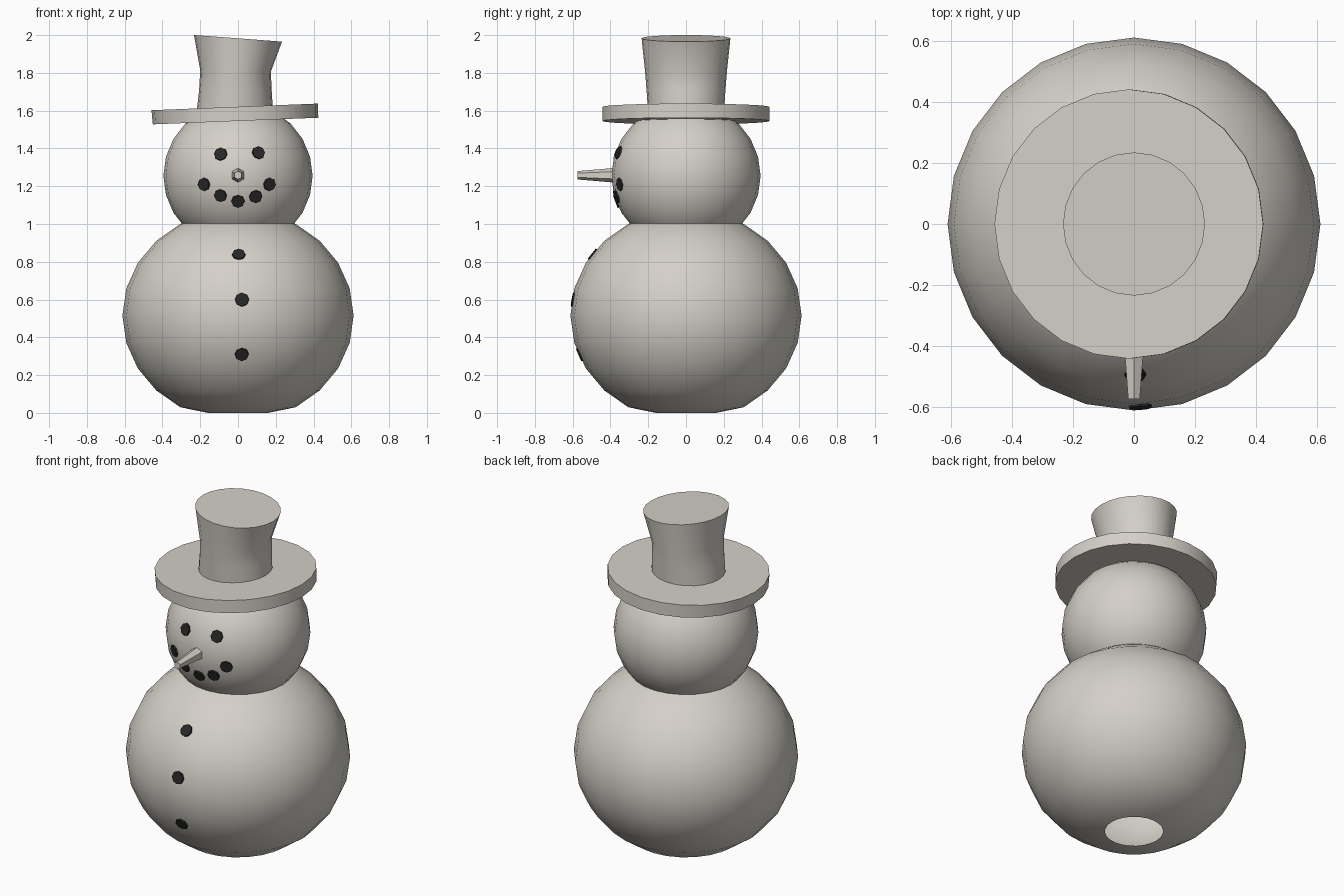
import bpy, bmesh, math
from mathutils import Vector, Matrix
from mathutils.bvhtree import BVHTree

if "Cube" in bpy.data.objects:
    bpy.data.objects.remove(bpy.data.objects["Cube"])


def material(name, rgb):
    m = bpy.data.materials.new(name)
    m.diffuse_color = (*rgb, 1)
    m.use_nodes = True
    m.node_tree.nodes["Principled BSDF"].inputs["Base Color"].default_value = m.diffuse_color
    return m


SNOW = material("warm_light_grey", (0.66, 0.63, 0.58))
COAL = material("coal_black", (0.02, 0.02, 0.02))


def finish(bm, name, mat, angle=None):
    me = bpy.data.meshes.new(name)
    bm.to_mesh(me)
    bm.free()
    me.materials.append(mat)
    ob = bpy.data.objects.new(name, me)
    bpy.context.collection.objects.link(ob)
    if angle:
        bpy.ops.object.select_all(action='DESELECT')
        ob.select_set(True)
        bpy.context.view_layer.objects.active = ob
        bpy.ops.object.shade_smooth_by_angle(angle=math.radians(angle))
    return ob


def ball(radius, height, z):
    bm = bmesh.new()
    bmesh.ops.create_uvsphere(
        bm, u_segments=24, v_segments=12, radius=1,
        matrix=Matrix.Translation((0, 0, z)) @ Matrix.Diagonal((radius, radius, height, 1)))
    return bm


def loft(name, rings, n=24):
    """Closed solid through tilted rings: (centre x, z, x radius, y radius, slope)."""
    bm = bmesh.new()
    loops = []
    for cx, z, rx, ry, slope in rings:
        loop = []
        for i in range(n):
            a = 2 * math.pi * i / n
            x = rx * math.cos(a)
            loop.append(bm.verts.new((cx + x, ry * math.sin(a), z + x * slope)))
        loops.append(loop)
    for lo, hi in zip(loops, loops[1:]):
        for i in range(n):
            j = (i + 1) % n
            bm.faces.new((lo[i], lo[j], hi[j], hi[i]))
    bm.faces.new(loops[0][::-1])
    bm.faces.new(loops[-1])
    return finish(bm, name, SNOW, 35)


def coals(name, tree, centre, height_ratio, spots):
    """Thin eight-sided discs set on the front of a ball."""
    for k, (x, z, r) in enumerate(spots):
        hit = tree.ray_cast(Vector((x, -2, z)), Vector((0, 1, 0)))[0]
        nrm = hit - Vector((0, 0, centre))
        nrm.z /= height_ratio ** 2
        nrm.normalize()
        bm = bmesh.new()
        mat = (Matrix.Translation(hit + nrm * 0.003)
               @ nrm.to_track_quat('Z', 'Y').to_matrix().to_4x4())
        bmesh.ops.create_cone(bm, cap_ends=True, segments=8, radius1=r,
                              radius2=r * 0.95, depth=0.009, matrix=mat)
        finish(bm, f"{name}_{k + 1}", COAL)


# Body: slightly squashed ball, open underneath and resting on its lowest ring
bm = ball(0.612, 0.56, 0.515)
bm.verts.ensure_lookup_table()
bottom = min(bm.verts, key=lambda v: v.co.z)
bmesh.ops.delete(bm, geom=[bottom], context='VERTS')
for v in bm.verts:
    v.co.z = max(v.co.z, 0)
body_tree = BVHTree.FromBMesh(bm)
finish(bm, "body", SNOW, 60)

# Head
bm = ball(0.395, 0.39, 1.255)
head_tree = BVHTree.FromBMesh(bm)
finish(bm, "head", SNOW, 60)

# Nose: blunt six-sided cone pointing forward
bm = bmesh.new()
bmesh.ops.create_cone(
    bm, cap_ends=True, segments=6, radius1=0.042, radius2=0.022, depth=0.235,
    matrix=Matrix.Translation((0, -0.4575, 1.258)) @ Matrix.Rotation(math.pi / 2, 4, 'X'))
finish(bm, "nose", SNOW, 35)

# Hat: tilted brim and a flared crown leaning the other way
loft("hat_brim", [(-0.013, 1.545, 0.438, 0.442, 0.04),
                  (-0.017, 1.62, 0.441, 0.442, 0.04)])
loft("hat_crown", [(-0.017, 1.61, 0.201, 0.202, 0.04),
                   (-0.014, 1.71, 0.192, 0.209, 0.015),
                   (-0.013, 1.81, 0.187, 0.217, -0.02),
                   (0.0, 1.983, 0.233, 0.235, -0.075)])

# Eyes, mouth and buttons
coals("eye", head_tree, 1.255, 0.987, [(-0.092, 1.37, 0.036), (0.108, 1.377, 0.036)])
coals("mouth_coal", head_tree, 1.255, 0.987,
      [(-0.18, 1.21, 0.036), (-0.093, 1.15, 0.035), (0, 1.12, 0.036),
       (0.094, 1.145, 0.036), (0.167, 1.21, 0.036)])
coals("button", body_tree, 0.515, 0.915,
      [(0.004, 0.838, 0.036), (0.021, 0.6, 0.038), (0.02, 0.31, 0.038)])
